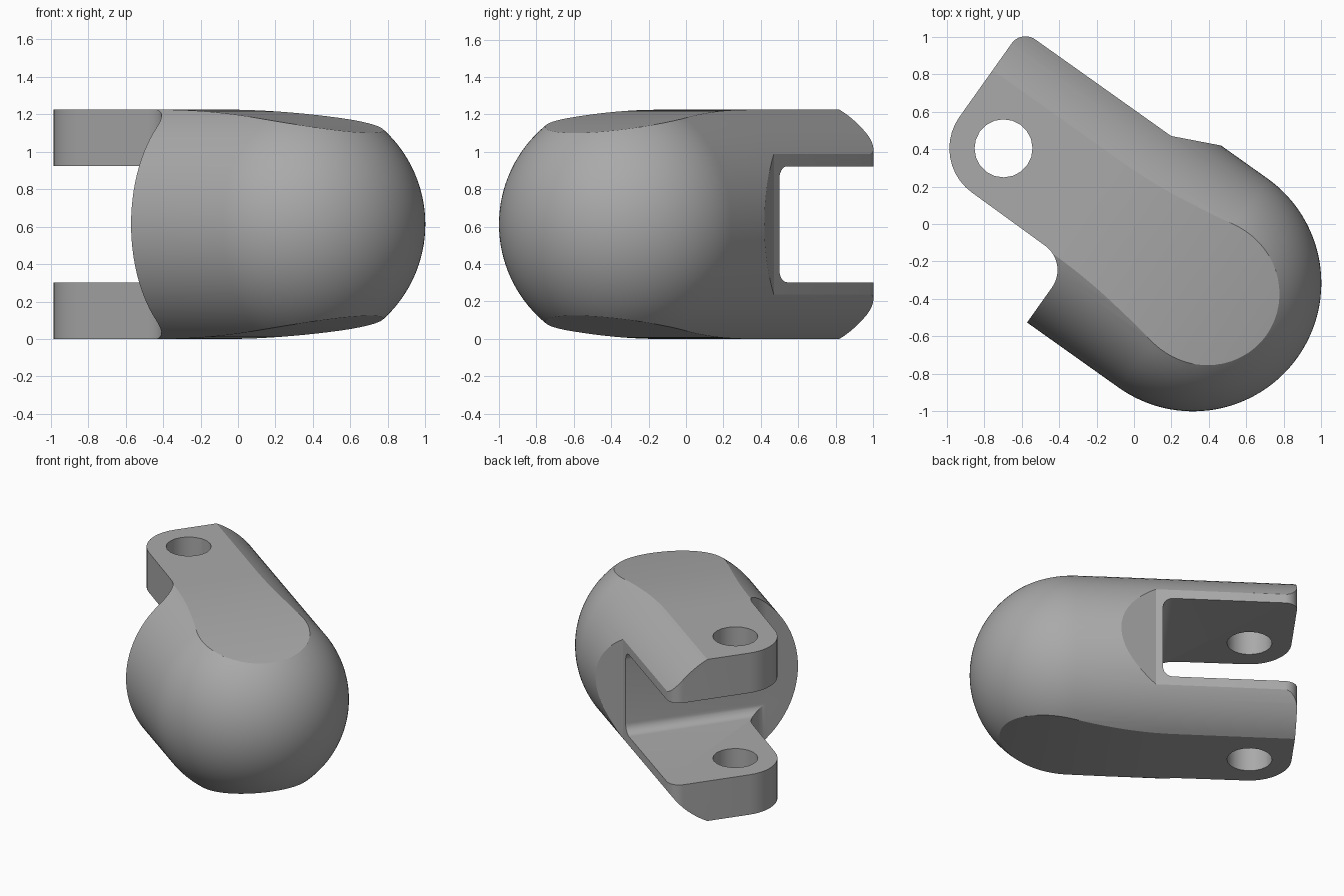
import bpy, bmesh
from math import sin, cos, pi, radians, sqrt
from mathutils import Vector, Matrix

cube = bpy.data.objects.get("Cube")
if cube:
    bpy.data.objects.remove(cube)

RADIUS = 0.685        # round body
HALF = 0.6125         # half height
END = 1.53            # free end of the fork
SEAT = 0.6            # bottom of the slot, measured along the body


def arc(cx, cy, r, a0, a1, n=10):
    steps = [radians(a0 + (a1 - a0) * i / n) for i in range(n + 1)]
    return [(cx + r * cos(a), cy + r * sin(a)) for a in steps]


def make_object(name, bm):
    bmesh.ops.recalc_face_normals(bm, faces=bm.faces)
    mesh = bpy.data.meshes.new(name)
    bm.to_mesh(mesh)
    bm.free()
    ob = bpy.data.objects.new(name, mesh)
    bpy.context.collection.objects.link(ob)
    return ob


def prism(name, points, place, depth):
    """Extrude a closed outline; place maps (a, b, d) to a 3D point."""
    bm = bmesh.new()
    face = bm.faces.new([bm.verts.new(place(a, b, -depth)) for a, b in points])
    new = bmesh.ops.extrude_face_region(bm, geom=[face])["geom"]
    shift = Vector(place(0, 0, depth)) - Vector(place(0, 0, -depth))
    bmesh.ops.translate(bm, vec=shift, verts=[v for v in new if isinstance(v, bmesh.types.BMVert)])
    ob = make_object(name, bm)
    ob.hide_render = True
    return ob


def plan(a, b, d):
    return (a, -b, d)


def side(a, b, d):
    return (a, d, b)


# Round body: half ball continued by a cylinder along x
bm = bmesh.new()
profile = arc(0, 0, RADIUS, 180, 90, 32) + [(SEAT, RADIUS), (1.8, RADIUS), (1.8, 0)]
verts = [bm.verts.new((x, 0, z)) for x, z in profile]
edges = [bm.edges.new(pair) for pair in zip(verts, verts[1:])]
bmesh.ops.spin(bm, geom=verts + edges, cent=(0, 0, 0), axis=(1, 0, 0), angle=2 * pi, steps=96)
bmesh.ops.remove_doubles(bm, verts=bm.verts, dist=1e-4)
body = make_object("clevis_body", bm)

# Plan outline: slanted flat, rounded fork end, filleted step
outline = [(-1, -1), (-1, 0.95), (-0.2, 0.915), (0.55, 0.572)]
outline += arc(END - 0.09, 0.482, 0.09, 90, 0)
outline += arc(END - 0.29, 0, 0.29, 0, -90)
outline += arc(SEAT + 0.16, -0.455, 0.16, 90, 180)
outline += [(SEAT, -1)]
plan_cutter = prism("plan_cutter", outline, plan, 1)

# Side profile: flat top and bottom that bow inward towards the ball
top = []
for i in range(25):
    x = -1 + 1.7 * i / 24
    top.append((x, HALF - (0.7 - x) ** 2 / 11.2))
top.append((2, HALF))
profile = top + [(x, -z) for x, z in reversed(top)]
side_cutter = prism("side_cutter", profile, side, 1)

# Fork slot with rounded inner corners
slot = [(2, 0.31)] + arc(SEAT + 0.07, 0.24, 0.07, 90, 180, 8)
slot += [(x, -z) for x, z in reversed(slot)]
slot_cutter = prism("slot_cutter", slot, side, 1.2)

# Pin hole through both fork arms
hole_cutter = prism("hole_cutter", arc(1.241, 0, 0.155, 0, 342, 19), plan, 1.2)

cuts = [(plan_cutter, "INTERSECT"), (side_cutter, "INTERSECT"),
        (slot_cutter, "DIFFERENCE"), (hole_cutter, "DIFFERENCE")]
for cutter, operation in cuts:
    mod = body.modifiers.new(cutter.name, "BOOLEAN")
    mod.operation = operation
    mod.solver = "EXACT"
    mod.object = cutter
depsgraph = bpy.context.evaluated_depsgraph_get()
mesh = bpy.data.meshes.new_from_object(body.evaluated_get(depsgraph))
body.modifiers.clear()
body.data = mesh
for cutter, _ in cuts:
    bpy.data.objects.remove(cutter)

# Turn the body to its final direction and stand it on the ground
mesh.transform(Matrix.Translation((0.315, -0.315, HALF)) @ Matrix.Rotation(radians(144.6), 4, "Z"))

# Material
grey = bpy.data.materials.new("plain_grey")
grey.use_nodes = True
color = (0.4, 0.4, 0.4, 1)
grey.diffuse_color = color
grey.node_tree.nodes["Principled BSDF"].inputs["Base Color"].default_value = color
mesh.materials.clear()
mesh.materials.append(grey)

bpy.ops.object.select_all(action="DESELECT")
body.select_set(True)
bpy.context.view_layer.objects.active = body
bpy.ops.object.shade_smooth_by_angle(angle=radians(20))
